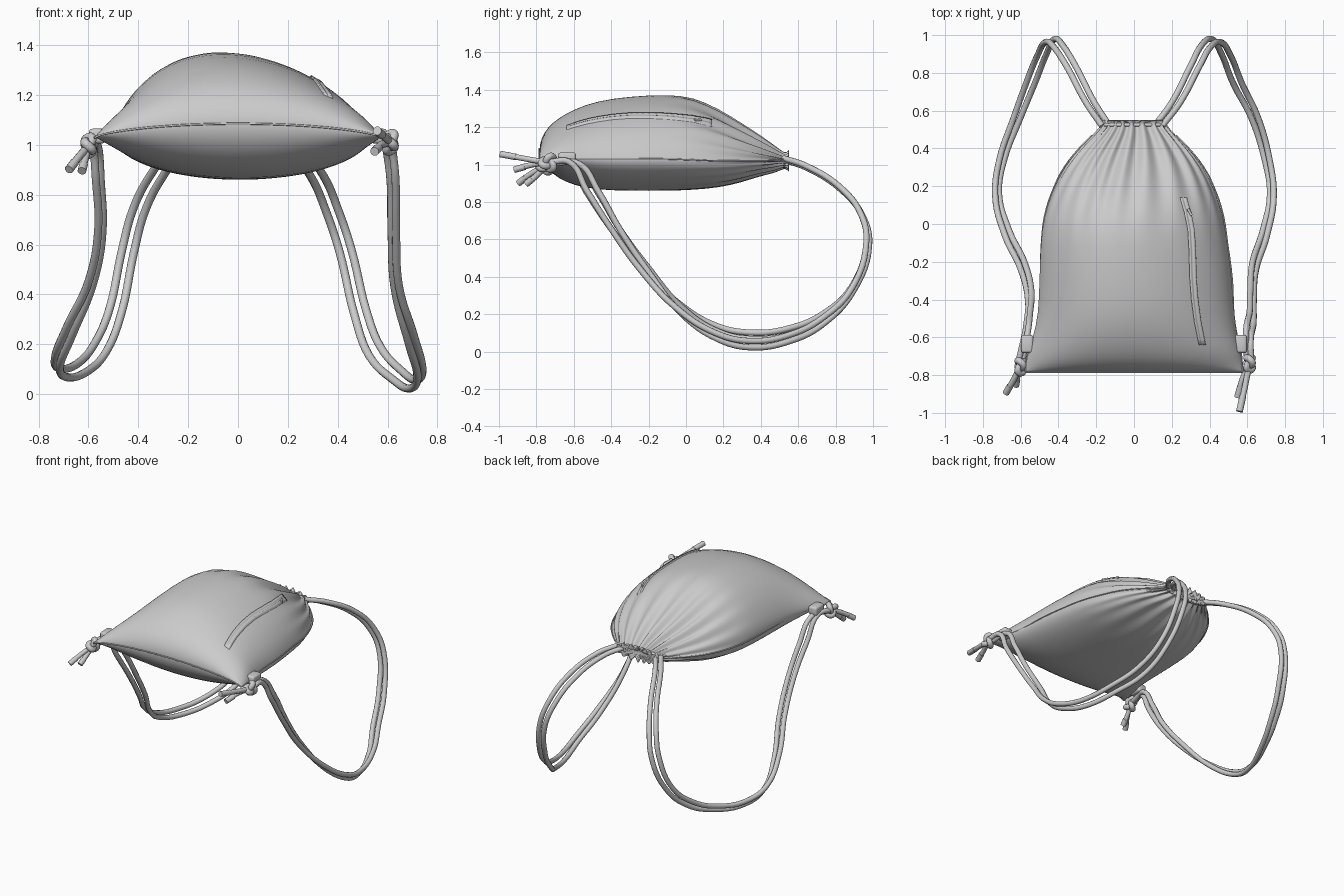
import bpy, bmesh
from math import sin, cos, pi
from mathutils import Vector
from mathutils.bvhtree import BVHTree

if "Cube" in bpy.data.objects:
    bpy.data.objects.remove(bpy.data.objects["Cube"])


def mesh_object(name, bm):
    bmesh.ops.recalc_face_normals(bm, faces=bm.faces[:])
    me = bpy.data.meshes.new(name)
    bm.to_mesh(me)
    bm.free()
    for p in me.polygons:
        p.use_smooth = True
    ob = bpy.data.objects.new(name, me)
    bpy.context.collection.objects.link(ob)
    return ob


def cord(name, paths, radius, cyclic=False, res=6):
    cu = bpy.data.curves.new(name, 'CURVE')
    cu.dimensions = '3D'
    cu.bevel_depth = radius
    cu.bevel_resolution = 3
    cu.resolution_u = res
    cu.use_fill_caps = True
    for pts in paths:
        sp = cu.splines.new('BEZIER')
        sp.bezier_points.add(len(pts) - 1)
        sp.use_cyclic_u = cyclic
        for bp, p in zip(sp.bezier_points, pts):
            bp.co = p
            bp.handle_left_type = bp.handle_right_type = 'AUTO'
    ob = bpy.data.objects.new(name, cu)
    bpy.context.collection.objects.link(ob)
    bpy.ops.object.select_all(action='DESELECT')
    ob.select_set(True)
    bpy.context.view_layer.objects.active = ob
    bpy.ops.object.convert(target='MESH')
    return ob


# Bag body: cross-sections along y (y, half width, side z, top z, bottom z, pleat depth)
ROWS = [
    (-0.785, .572, 1.03, 1.085, 1.085, 0), (-0.775, .575, 1.03, 1.14, 1.03, 0),
    (-0.74, .572, 1.03, 1.20, .975, 0), (-0.68, .563, 1.03, 1.25, .925, 0),
    (-0.60, .54, 1.03, 1.295, .89, 0), (-0.48, .515, 1.03, 1.34, .865, 0),
    (-0.30, .508, 1.03, 1.365, .86, 0), (-0.10, .492, 1.03, 1.375, .86, 0),
    (0.04, .473, 1.025, 1.36, .865, .01), (0.18, .427, 1.02, 1.285, .88, .05),
    (0.30, .365, 1.02, 1.205, .91, .10), (0.40, .285, 1.02, 1.14, .945, .16),
    (0.47, .215, 1.02, 1.09, .965, .25), (0.515, .172, 1.02, 1.06, .985, .35),
    (0.535, .165, 1.02, 1.05, .99, .35), (0.56, .185, 1.02, 1.07, .97, .5),
]
N = 144


def section(row, t):
    y, hw, mid, top, bot, pleat = row
    s, c = sin(t), cos(t)
    edge = max(0, min(1, (-0.45 - y) / 0.3))
    if y < -0.78:
        p = 1.35
    elif s > 0:
        p = max(1.3 - 0.25 * c, 1.35 * edge)
    else:
        p = 1.0 + 0.35 * edge
    if s < 0 and y < 0.45:
        pleat *= 0.5
    wave = 1 + pleat * cos(20 * t + 1.5 * sin(3 * t))
    h = (top if s >= 0 else bot) - mid
    x = hw * c * (1 + (wave - 1) * 0.12)
    x += 0.015 * max(0, min(1, (-0.05 - y) / 0.3)) * (1 - edge)
    if s > 0:
        x -= max(0, top - 1.085) * 0.25 * s
    return Vector((x, y, mid + h * abs(s) ** p * wave))


bm = bmesh.new()
rings = [[bm.verts.new(section(r, 2 * pi * j / N)) for j in range(N)] for r in ROWS]
for a, b in zip(rings, rings[1:]):
    for j in range(N):
        k = (j + 1) % N
        bm.faces.new((a[j], a[k], b[k], b[j]))
centre = bm.verts.new((0, 0.51, 1.02))
for j in range(N):
    bm.faces.new((rings[-1][j], rings[-1][(j + 1) % N], centre))
bmesh.ops.remove_doubles(bm, verts=bm.verts[:], dist=0.0005)
body = mesh_object("bag_body", bm)
sub = body.modifiers.new("smooth", 'SUBSURF')
sub.levels = sub.render_levels = 1
bpy.context.view_layer.update()
tree = BVHTree.FromObject(body, bpy.context.evaluated_depsgraph_get())

# Side and bottom seam
left = [section(r, pi) for r in ROWS[:-3]]
right = [section(r, 0) for r in ROWS[:-3]]
front = [section(ROWS[0], pi - pi * i / 16) for i in range(1, 16)]
cord("edge_seam", [left[::-1] + front + right], 0.004, res=3)

# Raised zip welt laid over the top surface
ZIP = [(.262, .14), (.285, .06), (.303, -.03), (.31, -.15), (.313, -.28),
       (.322, -.4), (.338, -.52), (.362, -.64)]
PROFILE = [(-.02, -.012), (-.018, .010), (-.005, .010), (0, .003),
           (.005, .010), (.018, .010), (.02, -.012)]


def surface(x, y):
    return tree.ray_cast(Vector((x, y, 3)), Vector((0, 0, -1)))[0].z


bm = bmesh.new()
strips = []
for i in range(29):
    f = i / 4
    k = min(int(f), len(ZIP) - 2)
    x, y = Vector(ZIP[k]).lerp(Vector(ZIP[k + 1]), f - k)
    strips.append([bm.verts.new((x + dx, y, surface(x + dx, y) + dz)) for dx, dz in PROFILE])
for a, b in zip(strips, strips[1:]):
    for j in range(len(PROFILE) - 1):
        bm.faces.new((a[j], a[j + 1], b[j + 1], b[j]))
for end in (strips[0], strips[-1]):
    bm.faces.new(end)
mesh_object("zip_welt", bm)
cord("zip_pull", [[(x, y, surface(x, y) + .012) for x, y in
                   ((.285, .08), (.297, .06), (.305, .045))]], .007)

# Gathering cord running inside the neck
cord("neck_cord", [[(.155 * cos(a), .525, 1.02 + .03 * sin(a))
                    for a in (2 * pi * i / 16 for i in range(16))]], .01, True)

# Shoulder cords: (left x, right x, y, left z, right z), neck to lower corner
STRAP = [
    (-.15, .13, .52, 1.03, 1.03), (-.23, .22, .64, .99, .99), (-.33, .32, .83, .87, .87),
    (-.40, .38, .94, .73, .73), (-.44, .43, .972, .58, .58), (-.49, .49, .89, .34, .33),
    (-.55, .55, .74, .19, .17), (-.62, .64, .56, .11, .075), (-.70, .705, .34, .085, .04),
    (-.725, .73, .16, .125, .085), (-.675, .695, -.04, .255, .22), (-.59, .637, -.22, .45, .43),
    (-.552, .625, -.38, .66, .66), (-.56, .622, -.50, .85, .86),
    (-.575, .605, -.60, 1.0, 1.01), (-.60, .61, -.72, 1.0, 1.01),
]
KNOTS = {"left": (-.60, -.75, .995), "right": (.612, -.735, 1.01)}
TAILS = {
    "left": [[(-.64, -.83, .95), (-.675, -.89, .905)], [(-.615, -.80, .94), (-.625, -.85, .90)]],
    "right": [[(.59, -.85, 1.03), (.56, -.985, 1.055)], [(.575, -.82, 1.0), (.55, -.91, .975)]],
}
# Per-point spacing of the two strands across x and y
SPREAD_X = [.02, .022, .024, .024, .024, .025, .023, .018, .013, .010, .010, .009, .009, .010, .012, .012]
SPREAD_Y = [0, 0, 0, .004, .008, .006, 0, 0, 0, .008, .016, .02, .025, .032, .025, .008]
for i, side in enumerate(("left", "right")):
    sgn = 2 * i - 1
    paths = []
    for q in (-1, 1):
        paths.append([(row[i] + q * sgn * dx, row[2] - q * dy,
                       row[3 + i] + q * (.017 if 5 < n < 11 else .004))
                      for n, (row, dx, dy) in enumerate(zip(STRAP, SPREAD_X, SPREAD_Y))])
    cord(side + "_strap_cords", paths, .0165)

    # Knot and loose ends
    c = Vector(KNOTS[side])
    knot = []
    for n in range(18):
        t = 2 * pi * n / 18
        knot.append(c + Vector((.015 * sin(3 * t), .013 * (cos(t) - 2 * cos(2 * t)),
                                .013 * (sin(t) + 2 * sin(2 * t)))))
    cord(side + "_knot", [knot], .0185, True, 4)
    cord(side + "_cord_ends", [[c] + tail for tail in TAILS[side]], .0155)
    tips = []
    for tail in TAILS[side]:
        a, b = Vector(tail[0]), Vector(tail[1])
        tips.append([a.lerp(b, .45), b + (b - a).normalized() * .008])
    cord(side + "_cord_tips", tips, .018)

    # Fabric tab holding the cords at the corner
    bm = bmesh.new()
    bmesh.ops.create_cube(bm, size=1)
    for v in bm.verts:
        v.co = Vector((sgn * .565 + v.co.x * .065, -.635 + v.co.y * .095, 1.035 + v.co.z * .06))
    bmesh.ops.bevel(bm, geom=bm.edges[:], offset=.014, segments=3, affect='EDGES', profile=.5)
    mesh_object(side + "_corner_tab", bm)
